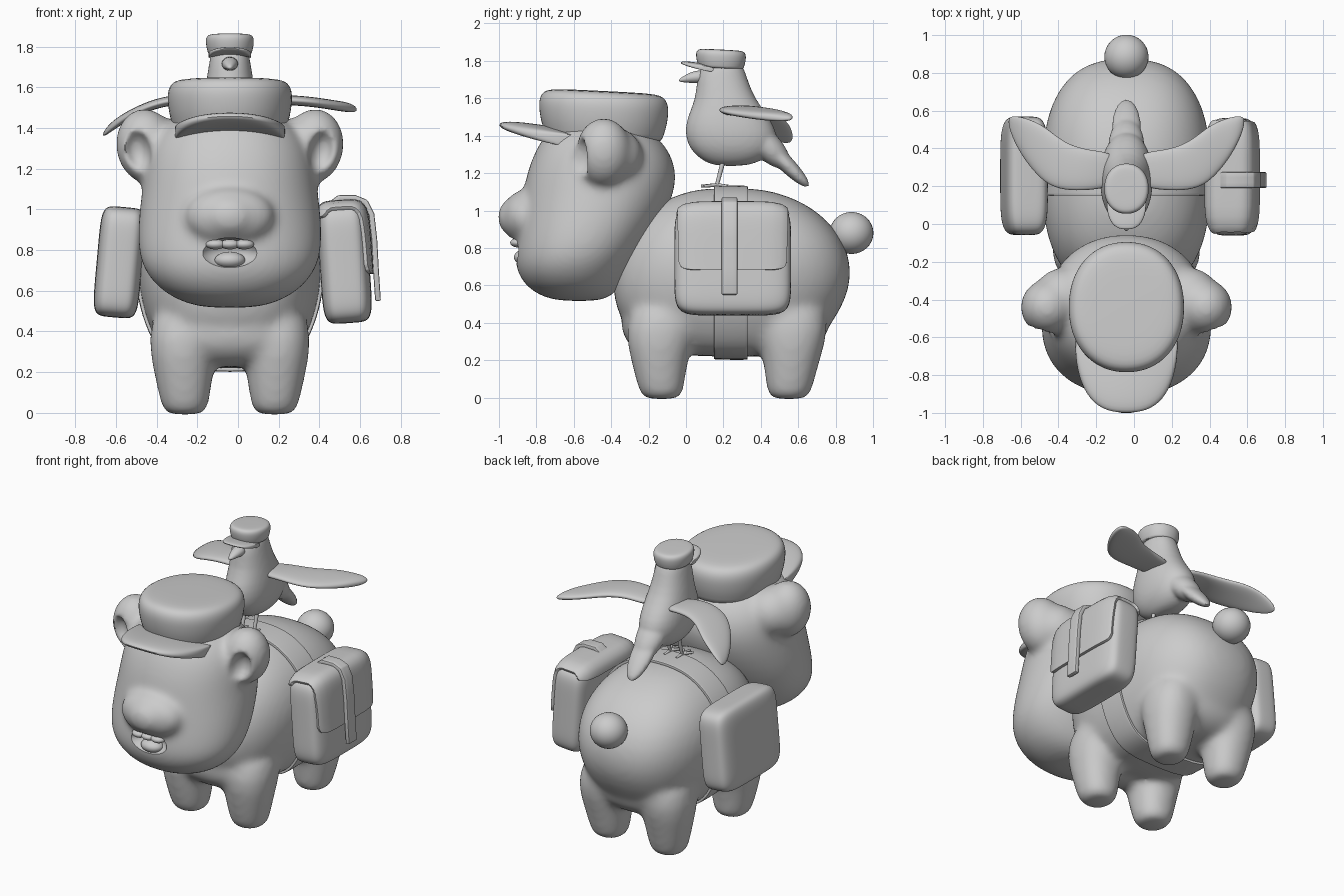
import bpy, bmesh
from math import sin, cos, pi, copysign
from mathutils import Matrix, Vector, Euler

if "Cube" in bpy.data.objects:
    bpy.data.objects.remove(bpy.data.objects["Cube"])

CX = -0.04  # symmetry axis of the animal and the bird


def power(v, n):
    return copysign(abs(v) ** (2 / n), v)

def oval(z, y0, y1, w, n=2.2, cx=CX, k=24):
    """Horizontal superellipse ring."""
    return [(cx + w * power(cos(2 * pi * i / k), n),
             (y0 + y1) / 2 + (y1 - y0) / 2 * power(sin(2 * pi * i / k), n), z) for i in range(k)]

def section(x, y0, y1, z, t, slope=0, k=16):
    """Thin section across x, for wings and visors."""
    out = []
    for i in range(k):
        a = 2 * pi * i / k
        y = (y0 + y1) / 2 + (y1 - y0) / 2 * power(cos(a), 2.5)
        out.append((x, y, z + slope * y + t * power(sin(a), 2.5)))
    return out

def finish(name, bm):
    bmesh.ops.recalc_face_normals(bm, faces=bm.faces)
    me = bpy.data.meshes.new(name)
    bm.to_mesh(me)
    bm.free()
    ob = bpy.data.objects.new(name, me)
    bpy.context.collection.objects.link(ob)
    return ob

def modify(ob, kind, **settings):
    m = ob.modifiers.new(kind, kind)
    for key, value in settings.items():
        setattr(m, key, value)
    bpy.context.view_layer.objects.active = ob
    bpy.ops.object.modifier_apply(modifier=m.name)
    return ob

def skin(name, rings, sub=1):
    bm = bmesh.new()
    vs = [[bm.verts.new(p) for p in r] for r in rings]
    k = len(vs[0])
    for a, b in zip(vs, vs[1:]):
        for i in range(k):
            bm.faces.new((a[i], a[(i + 1) % k], b[(i + 1) % k], b[i]))
    bm.faces.new(vs[0])
    bm.faces.new(vs[-1])
    return modify(finish(name, bm), 'SUBSURF', levels=sub)

def blob(name, loc, radii, rot=(0, 0, 0)):
    bm = bmesh.new()
    m = Matrix.LocRotScale(Vector(loc), Euler(rot), Vector(radii))
    bmesh.ops.create_uvsphere(bm, u_segments=32, v_segments=20, radius=1, matrix=m)
    return finish(name, bm)

def soften(ob, voxel, smooth):
    modify(ob, 'REMESH', mode='VOXEL', voxel_size=voxel)
    return modify(ob, 'SMOOTH', factor=0.5, iterations=smooth)

def fuse(name, parts, voxel, smooth):
    """Join parts into one soft skin."""
    bpy.ops.object.select_all(action='DESELECT')
    for p in parts:
        p.select_set(True)
    bpy.context.view_layer.objects.active = parts[0]
    bpy.ops.object.join()
    parts[0].name = name
    return soften(parts[0], voxel, smooth)

def carve(ob, cutter):
    modify(ob, 'BOOLEAN', operation='DIFFERENCE', object=cutter, solver='EXACT')
    bpy.data.objects.remove(cutter)

def ribbon(name, path, y0, y1, t, closed=False, target=None):
    """Strap along an (x, z, inset) path, optionally hugging a target."""
    bm = bmesh.new()
    rows = [[bm.verts.new((x, y, z)) for y in
             (y0 + d, y0 + (y1 - y0) / 3, y1 - (y1 - y0) / 3, y1 - d)] for x, z, d in path]
    for a, b in zip(rows, rows[1:] + (rows[:1] if closed else [])):
        for i in range(3):
            bm.faces.new((a[i], a[i + 1], b[i + 1], b[i]))
    ob = finish(name, bm)
    if target:
        modify(ob, 'SUBSURF', levels=2)
        modify(ob, 'SHRINKWRAP', target=target, wrap_mode='ABOVE_SURFACE', offset=.006)
    modify(ob, 'SOLIDIFY', thickness=t, offset=0)
    return modify(ob, 'BEVEL', width=t * 0.25, segments=2, limit_method='ANGLE')

# Body with four tapering legs and filled chest and hips
torso = [(.215, .0, .55, .19), (.26, -.2, .68, .31), (.4, -.355, .79, .395), (.55, -.4, .875, .44),
         (.7, -.39, .895, .46), (.85, -.33, .845, .438), (.97, -.245, .74, .375),
         (1.05, -.135, .62, .285), (1.1, 0, .48, .19), (1.12, .1, .36, .08)]
parts = [skin("torso", [oval(*r, n=2.55) for r in torso]),
         blob("chest", (CX, -.16, .39), (.36, .185, .165)), blob("hips", (CX, .57, .39), (.36, .19, .165))]
for side in (-1, 1):
    for rows in (((-.01, -.22, -.04), (.012, -.25, -.01), (.2, -.295, .005), (.36, -.335, .07), (.55, -.27, .08)),
                 ((-.01, .46, .64), (.012, .43, .67), (.2, .415, .715), (.36, .37, .77), (.55, .36, .74))):
        widths = [(.22, .09), (.22, .115), (.227, .148), (.232, .175), (.21, .155)]
        parts.append(skin("leg", [oval(z, a, b, w, 2.2, CX + side * c)
                                  for (z, a, b), (c, w) in zip(rows, widths)]))
body = fuse("body", parts, .018, 24)
blob("tail", (CX, .885, .88), (.117, .117, .112))

# Head with muzzle, nose and hollow ears
head = [(.515, -.66, -.48, .1), (.535, -.77, -.40, .22), (.60, -.87, -.34, .345), (.70, -.92, -.275, .428),
        (.80, -.915, -.21, .457), (.95, -.895, -.12, .455), (1.1, -.875, -.055, .434), (1.22, -.85, -.045, .422),
        (1.34, -.80, -.095, .388), (1.43, -.74, -.19, .30), (1.48, -.62, -.3, .18)]
parts = [skin("skull", [oval(*r, n=2.15) for r in head]),
         blob("muzzle", (CX, -.86, .965), (.22, .125, .145)), blob("nose", (CX, -.915, .965), (.13, .093, .105))]
for side in (-1, 1):
    parts += [blob("ear", (CX + side * .41, -.44, 1.31), (.15, .15, .186), (0, side * .15, 0)),
              blob("ear_root", (CX + side * .33, -.40, 1.29), (.17, .17, .16))]
face = fuse("head", parts, .016, 14)
for side in (-1, 1):
    carve(face, blob("ear_hollow", (CX + side * .455, -.6, 1.285), (.07, .105, .11), (0, side * .15, 0)))
soften(face, .015, 8)
carve(face, blob("mouth_hollow", (CX, -.94, .785), (.145, .11, .075)))
blob("tongue", (CX, -.86, .75), (.075, .06, .042))
for i in (-1, 0, 1):
    blob("tooth", (CX + i * .07, -.9, .828), (.048, .04, .025))

# Flat-topped cap with a curved visor, used twice
def cap(prefix, loc, s):
    rings = []
    for z, f in ((0, .88), (.03, .91), (.07, .95), (.11, .98), (.16, 1), (.195, 1), (.225, .98), (.25, .93), (.264, .83), (.268, .6), (.269, .3)):
        rings.append([(x, y, h - .05 * y) for x, y, h in oval(z, -.347 * f, .347 * f, .307 * f, 2.15, 0, 32)])
    rows = []
    for i in range(17):
        u = -cos(pi * i / 16) * .995
        rows.append(section(.272 * u, -.185 - .378 * (1 - abs(u) ** 2.7) ** .45, -.1, .004 - .03 * u * u, .035, -.15))
    for ob in (skin(prefix + "_crown", rings), skin(prefix + "_visor", rows)):
        ob.data.transform(Matrix.LocRotScale(Vector(loc), None, Vector((s, s, s))))

cap("animal_cap", (CX, -.44, 1.37), 1)
cap("bird_cap", (CX, .187, 1.757), .385)

# Girth strap hugging the body
right = [(CX + w + .02, z, 0) for z, a, b, w in torso]
right[0], right[-1] = (CX + .2, .2, 0), (CX + .07, 1.125, 0)
left = [(2 * CX - x, z, 0) for x, z, d in reversed(right)]
ribbon("girth_strap", right + left, .15, .33, .02, True, body)

# Saddle bags with soft corners
def bag(name, loc, size, tilt):
    rings = []
    for i in range(25):
        t = -cos(pi * i / 24) * .999
        fx, fy = (1 - abs(t) ** 6) ** (1 / 6), (1 - abs(t) ** 7) ** (1 / 7)
        rings.append(oval(t * size[2] / 2, -fy * size[1] / 2, fy * size[1] / 2, fx * size[0] / 2, 4.5, 0, 40))
    ob = skin(name, rings)
    ob.data.transform(Matrix.LocRotScale(Vector(loc), Euler((0, tilt, 0)), None))
    return ob

bag("left_bag", (-.582, .255, .74), (.225, .63, .545), .09)
pack = bag("right_bag", (.523, .25, .735), (.245, .625, .59), -.07)
over = [(.415, .95, 0), (.43, 1.0, 0), (.47, 1.03, 0), (.55, 1.03, 0), (.60, 1.01, 0), (.63, .95, 0)]
ribbon("bag_flap", over + [(.646, .85, 0), (.655, .75, 0), (.657, .715, .01), (.658, .695, .03), (.659, .682, .07)],
       -.06, .56, .024, False, pack)
ribbon("bag_strap", [(x + .026, z + .026, 0) for x, z, d in over] +
       [(.67, .85, 0), (.678, .70, 0), (.688, .55, 0)], .19, .275, .028)

# Bird body and tail
bird = [(1.81, .12, .27, .07), (1.77, .08, .31, .095), (1.7, .055, .33, .105), (1.6, .052, .368, .122),
        (1.5, .005, .445, .138), (1.42, -.01, .49, .143), (1.34, .01, .485, .133), (1.28, .065, .435, .103),
        (1.235, .145, .335, .055)]
fuse("bird_body", [skin("breast", [oval(*r) for r in bird]),
                   blob("tail_root", (CX, .42, 1.36), (.095, .18, .075), (-.79, 0, 0)),
                   blob("bird_tail", (CX, .51, 1.275), (.078, .21, .044), (-.79, 0, 0))], .011, 10)

# Beak and two wings
skin("beak", [[(CX + r * cos(a * pi / 6), y, z + r * .85 * sin(a * pi / 6)) for a in range(12)]
              for y, z, r in ((.1, 1.715, .045), (.05, 1.715, .042), (0, 1.706, .027), (-.04, 1.695, .008))])
chords = [(.04, .2, .38), (.2, .175, .39), (.33, .175, .43), (.43, .21, .52), (.52, .31, .56), (.59, .42, .575), (.625, .52, .565)]
heights = {-1: (1.52, 1.545, 1.53, 1.495, 1.45, 1.40, 1.365), 1: (1.52, 1.54, 1.535, 1.525, 1.51, 1.50, 1.49)}
for side, name in ((-1, "left_wing"), (1, "right_wing")):
    skin(name, [section(CX + side * x, a, b, z, .025 if x < .6 else .01)
                for (x, a, b), z in zip(chords, heights[side])], 2)

# Bird legs and toes
def tube(name, a, b, r):
    a, d = Vector(a), Vector(b) - Vector(a)
    bm = bmesh.new()
    m = Matrix.Translation(a + d / 2) @ d.to_track_quat('Z', 'Y').to_matrix().to_4x4()
    bmesh.ops.create_cone(bm, cap_ends=True, segments=10, radius1=r, radius2=r * .8, depth=d.length, matrix=m)
    finish(name, bm)

for side in (-1, 1):
    x = CX + side * .045
    tube("bird_leg", (x, .2, 1.27), (x, .165, 1.135), .013)
    for dx, dy in ((-.035, -.07), (0, -.085), (.035, -.07), (0, .06)):
        tube("toe", (x, .165, 1.137), (x + dx, .165 + dy, 1.13), .01)

# Shading
bpy.ops.object.select_all(action='SELECT')
bpy.ops.object.shade_smooth_by_angle(angle=.7)
